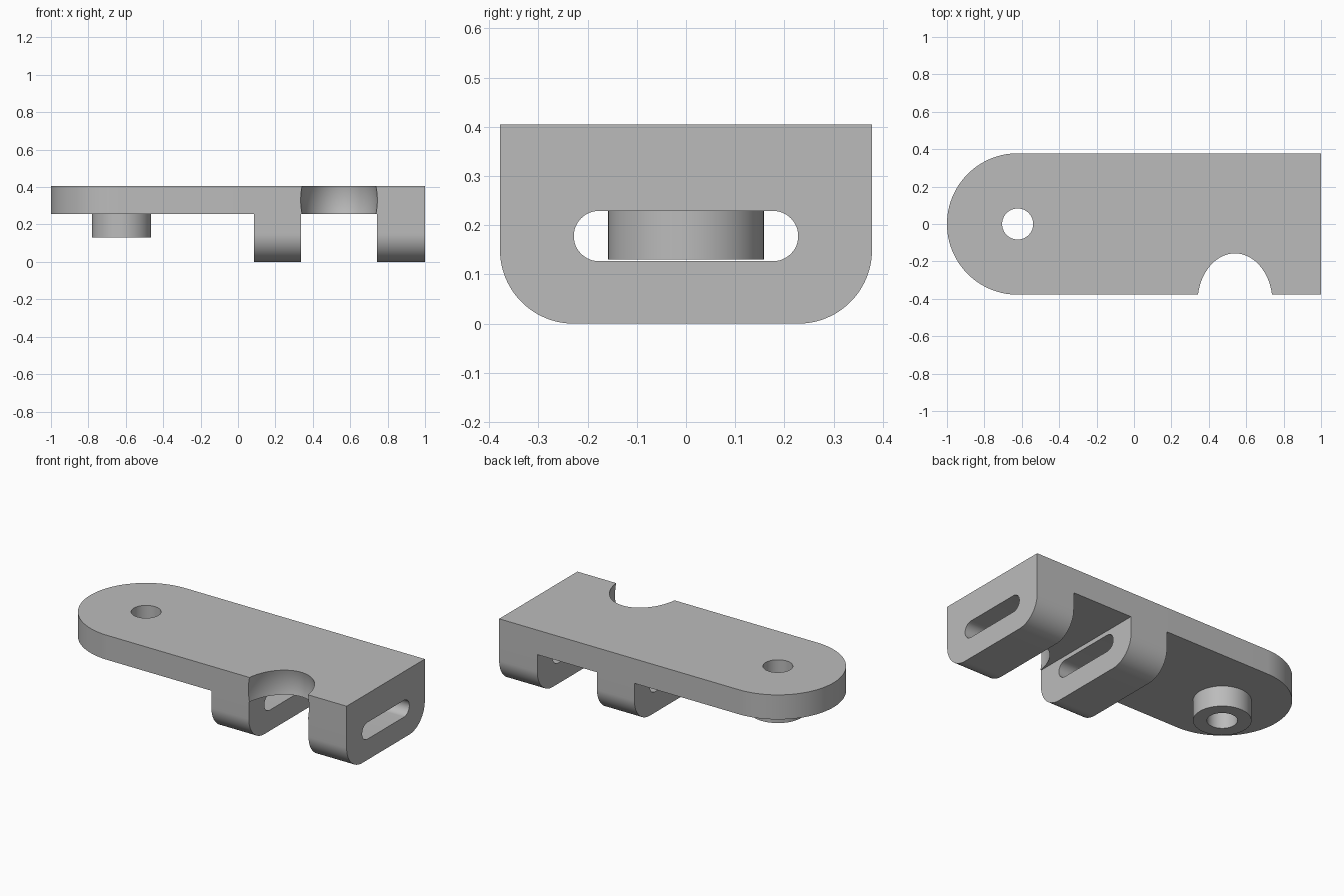
import bpy, bmesh
from math import sin, cos, pi
from mathutils import Vector

if "Cube" in bpy.data.objects:
    bpy.data.objects.remove(bpy.data.objects["Cube"], do_unlink=True)

HALF_W = 0.378           # half width of the bracket
TOP, UNDER = 0.405, 0.255
PIN_X = -1 + HALF_W      # centre of the rounded end

grey = bpy.data.materials.new("plain grey")
grey.use_nodes = True
grey.diffuse_color = (0.5, 0.5, 0.5, 1)
grey.node_tree.nodes["Principled BSDF"].inputs["Base Color"].default_value = (0.5, 0.5, 0.5, 1)


def arc(cx, cy, r, start, end, steps=24):
    """Points along an arc, angles in units of pi."""
    angles = [pi * (start + (end - start) * i / steps) for i in range(steps + 1)]
    return [(cx + r * cos(a), cy + r * sin(a)) for a in angles]


def finish(name, bm):
    bmesh.ops.recalc_face_normals(bm, faces=bm.faces)
    mesh = bpy.data.meshes.new(name)
    bm.to_mesh(mesh)
    bm.free()
    mesh.materials.append(grey)
    obj = bpy.data.objects.new(name, mesh)
    bpy.context.collection.objects.link(obj)
    return obj


def extrude(name, profile, axis, low, high):
    """Extrude a profile along z (points are x, y) or x (points are y, z)."""
    bm = bmesh.new()
    place = (lambda u, v: (u, v, low)) if axis == "z" else (lambda u, v: (low, u, v))
    face = bm.faces.new([bm.verts.new(place(u, v)) for u, v in profile])
    moved = bmesh.ops.extrude_face_region(bm, geom=[face])["geom"]
    shift = Vector((0, 0, high - low)) if axis == "z" else Vector((high - low, 0, 0))
    bmesh.ops.translate(bm, vec=shift, verts=[g for g in moved if isinstance(g, bmesh.types.BMVert)])
    return finish(name, bm)


def cylinder(name, r, low, high):
    return extrude(name, arc(PIN_X, 0, r, 0, 2, 64)[:-1], "z", low, high)


def combine(body, tool, operation):
    """Apply a boolean and discard the helper."""
    tool.hide_render = True
    mod = body.modifiers.new(tool.name, "BOOLEAN")
    mod.operation, mod.solver, mod.object = operation, "EXACT", tool
    bpy.context.view_layer.objects.active = body
    bpy.ops.object.modifier_apply(modifier=mod.name)
    bpy.data.objects.remove(tool, do_unlink=True)


# Flat plate with one rounded end
plate = [(1, -HALF_W), (1, HALF_W)] + arc(PIN_X, 0, HALF_W, 0.5, 1.5, 64)
body = extrude("bracket_body", plate, "z", UNDER, TOP)

# Two hanging lugs with rounded lower corners
R = 0.15
lug = ([(HALF_W, TOP), (-HALF_W, TOP)] + arc(-HALF_W + R, R, R, 1, 1.5)
       + arc(HALF_W - R, R, R, 1.5, 2))
for name, low, high in (("inner_lug", 0.085, 0.338), ("outer_lug", 0.742, 1)):
    combine(body, extrude(name, lug, "x", low, high), "UNION")

# Boss under the rounded end, with a hole right through
combine(body, cylinder("pin_boss", 0.158, 0.13, 0.33), "UNION")
combine(body, cylinder("pin_hole", 0.083, 0, 0.6), "DIFFERENCE")

# Long slot through both lugs
S = 0.051
slot = arc(0.228 - S, 0.178, S, -0.5, 0.5) + arc(-0.228 + S, 0.178, S, 0.5, 1.5)
combine(body, extrude("slot_cutter", slot, "x", 0.04, 1.1), "DIFFERENCE")

# Slightly barrelled notch in the front edge
bm = bmesh.new()
bmesh.ops.create_uvsphere(bm, u_segments=96, v_segments=48, radius=1)
bmesh.ops.scale(bm, vec=(0.2075, 0.272, 0.29), verts=bm.verts)
bmesh.ops.translate(bm, vec=(0.54, -0.42, 0.33), verts=bm.verts)
# keep only the part of the cutter around the plate
for z, normal in ((UNDER - 0.001, (0, 0, -1)), (TOP + 0.02, (0, 0, 1))):
    cut = bmesh.ops.bisect_plane(bm, geom=bm.verts[:] + bm.edges[:] + bm.faces[:],
                                 plane_co=(0, 0, z), plane_no=normal, clear_outer=True)
    bmesh.ops.contextual_create(bm, geom=[g for g in cut["geom_cut"] if isinstance(g, bmesh.types.BMEdge)])
combine(body, finish("notch_cutter", bm), "DIFFERENCE")

# Smooth curves, crisp edges
bpy.ops.object.select_all(action="DESELECT")
body.select_set(True)
bpy.context.view_layer.objects.active = body
bpy.ops.object.shade_smooth_by_angle(angle=pi / 6)
